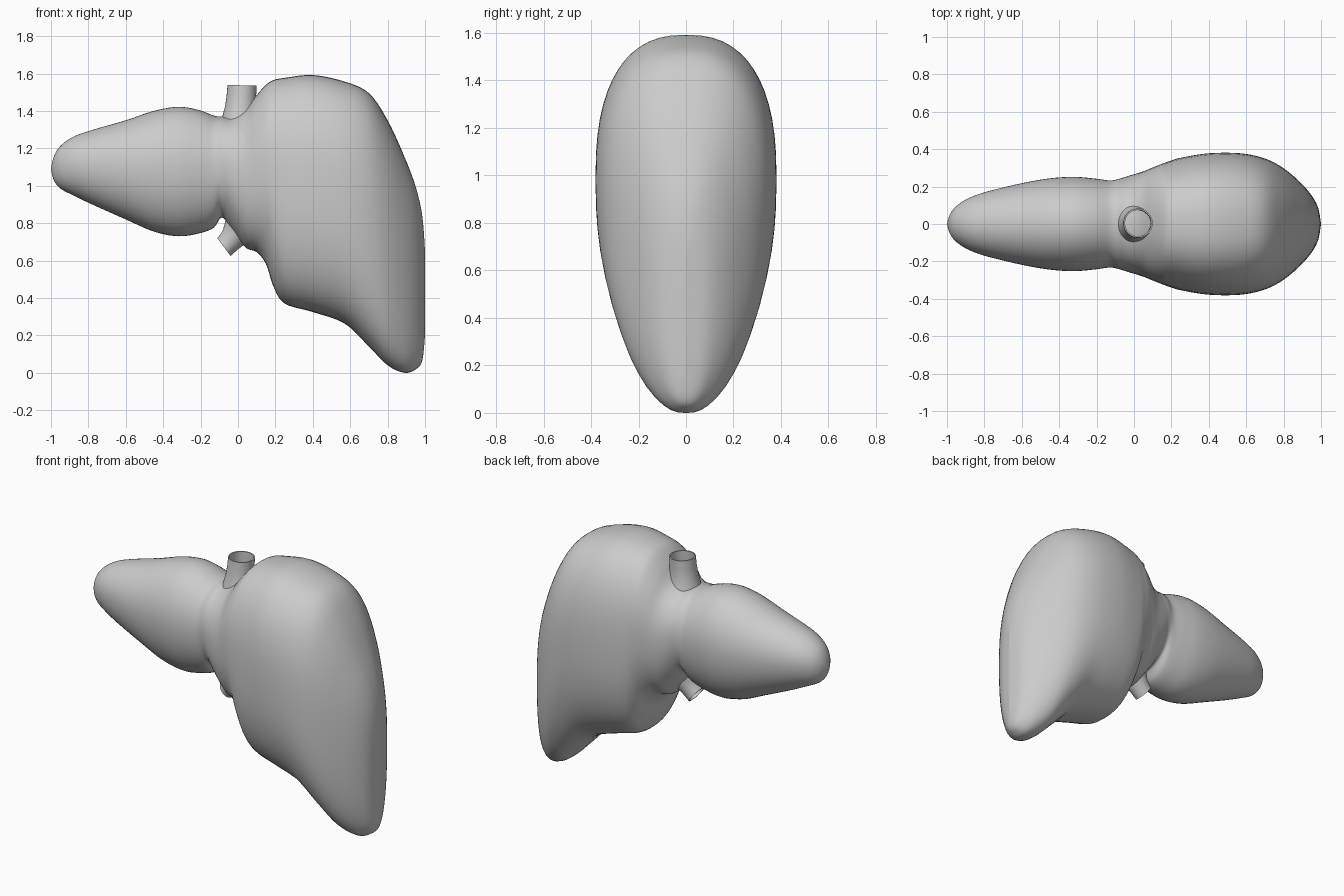
import bpy, bmesh, math
from mathutils import Vector

if "Cube" in bpy.data.objects:
    bpy.data.objects.remove(bpy.data.objects["Cube"])

# body stations along x: x, top z, bottom z, half depth in y
STATIONS = [
    (-1.0, 1.09, 1.09, 0), (-.985, 1.155, 1.03, .05), (-.95, 1.212, .985, .096),
    (-.88, 1.262, .948, .14), (-.78, 1.298, .90, .175), (-.6, 1.35, .82, .218),
    (-.45, 1.40, .755, .244), (-.32, 1.422, .73, .252), (-.21, 1.405, .745, .243),
    (-.13, 1.375, .775, .233), (-.085, 1.37, .83, .24), (-.03, 1.37, .76, .257),
    (.04, 1.41, .67, .278), (.1, 1.485, .645, .302), (.15, 1.54, .58, .322),
    (.19, 1.565, .46, .336), (.25, 1.577, .37, .354), (.4, 1.592, .325, .378),
    (.57, 1.557, .263, .378), (.7, 1.495, .14, .35), (.8, 1.35, .04, .298),
    (.89, 1.155, .0, .222), (.95, .995, .018, .152), (.985, .84, .065, .085),
    (1.0, .65, .2, 0),
]
SEG, SUB = 56, 5


def catmull(p0, p1, p2, p3, t):
    return [.5 * (2 * b + (c - a) * t + (2 * a - 5 * b + 4 * c - d) * t * t
                  + (3 * b - a - 3 * c + d) * t ** 3)
            for a, b, c, d in zip(p0, p1, p2, p3)]


def section(x, zt, zb, w):
    """Superellipse ring, fuller on the large lobe than on the small one."""
    n = 2.05 + .4 * min(1, max(0, (x + .2) / .5))
    zc = zb + .54 * (zt - zb)
    ring = []
    for i in range(SEG):
        a = 2 * math.pi * i / SEG
        c, s = math.cos(a), math.sin(a)
        y = w * math.copysign(abs(c) ** (2 / n), c)
        h = (zt - zc) if s > 0 else (zc - zb)
        ring.append((x, y, zc + h * math.copysign(abs(s) ** (2 / n), s)))
    return ring


def loft(name, rings, closed=False):
    bm = bmesh.new()
    rows = [[bm.verts.new(p) for p in r] for r in rings]
    pairs = list(zip(rows, rows[1:])) + ([(rows[-1], rows[0])] if closed else [])
    for a, b in pairs:
        n = len(a)
        for i in range(n):
            j = (i + 1) % n
            bm.faces.new((a[i], a[j], b[j], b[i]))
    if not closed:
        bm.faces.new(rows[0])
        bm.faces.new(rows[-1])
        bmesh.ops.remove_doubles(bm, verts=bm.verts, dist=1e-5)
    bmesh.ops.recalc_face_normals(bm, faces=bm.faces)
    me = bpy.data.meshes.new(name)
    bm.to_mesh(me)
    bm.free()
    ob = bpy.data.objects.new(name, me)
    bpy.context.collection.objects.link(ob)
    bpy.ops.object.select_all(action='DESELECT')
    ob.select_set(True)
    bpy.context.view_layer.objects.active = ob
    bpy.ops.object.shade_smooth_by_angle(angle=math.radians(50))
    return ob


def vessel(name, stops, wall=.008, n=32):
    """Open tube: stops are (centre, axis, radius) from root to rim."""
    outer, inner = [], []
    for centre, axis, r in stops:
        q = Vector((0, 0, 1)).rotation_difference(Vector(axis))
        for rings, rad in ((outer, r), (inner, r - wall)):
            rings.append([Vector(centre) + q @ Vector(
                (rad * math.cos(2 * math.pi * i / n), rad * math.sin(2 * math.pi * i / n), 0))
                for i in range(n)])
    return loft(name, outer + inner[::-1], closed=True)


# two-lobed body
rings = []
last = len(STATIONS) - 1
for k in range(last):
    pts = [STATIONS[min(last, max(0, k + d))] for d in (-1, 0, 1, 2)]
    for s in range(SUB):
        rings.append(section(*catmull(*pts, s / SUB)))
rings.append(section(*STATIONS[-1]))
loft("liver_body", rings)

# vein on top
vessel("upper_vein", [((.01, 0, 1.30), (0, 0, 1), .115), ((.012, 0, 1.38), (0, 0, 1), .093),
                      ((.015, 0, 1.43), (0, 0, 1), .083), ((.018, .003, 1.48), (0, 0, 1), .079),
                      ((.022, .005, 1.537), (.03, 0, 1), .078)])

# vein underneath, angled to the small lobe
vessel("lower_vein", [((.03, 0, .80), (-.4, 0, -.9), .10), ((-.01, 0, .745), (-.6, 0, -.8), .078),
                      ((-.04, 0, .71), (-.75, 0, -.66), .064), ((-.075, 0, .672), (-.8, 0, -.6), .059)])
